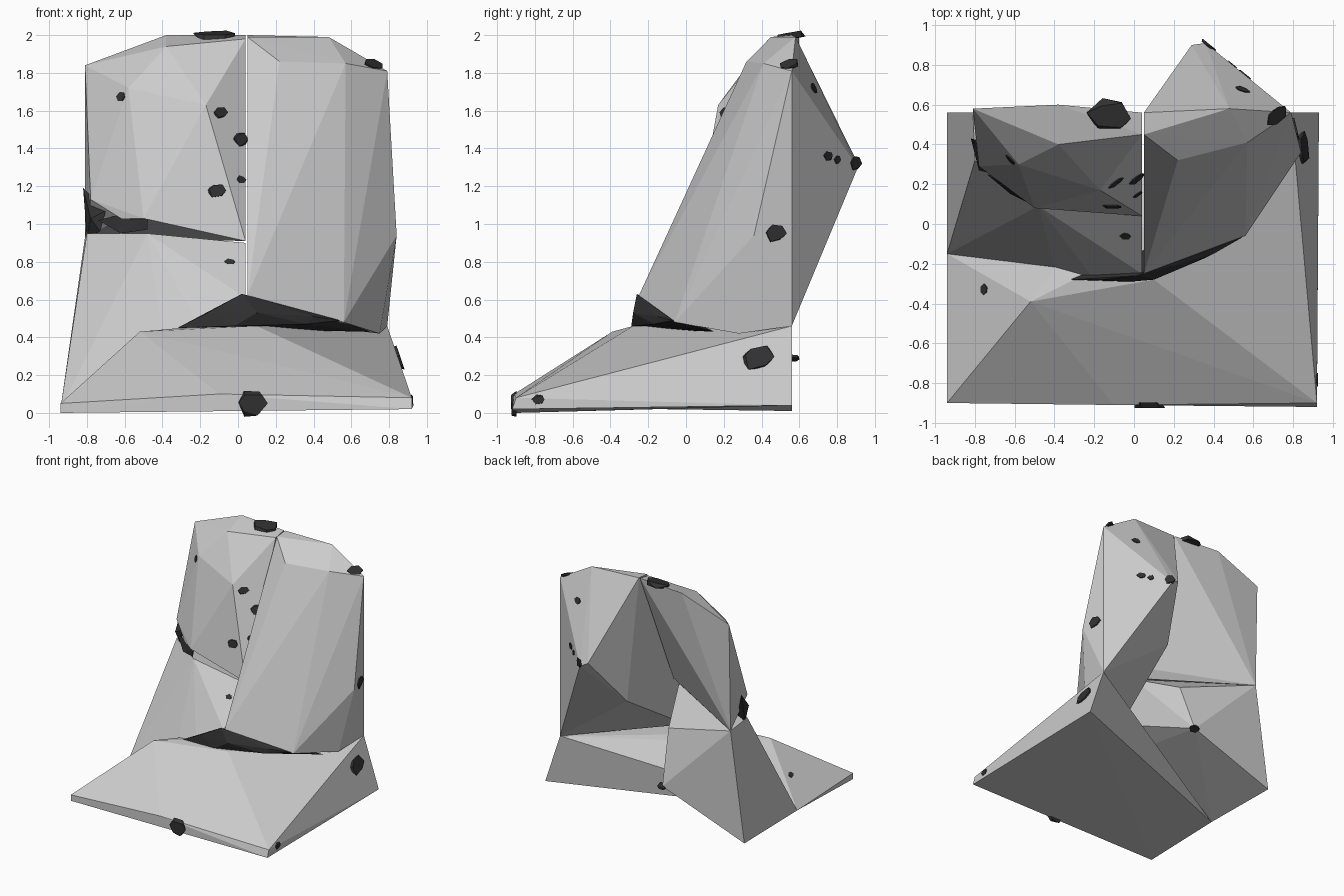
import bpy, bmesh, random
from mathutils import Vector

random.seed(4)
dark = bpy.data.materials.new("dark_speck")
dark.diffuse_color = (0.03, 0.03, 0.03, 1)


def hull(name, pts, mat=None):
    """Faceted block: convex hull of its corner points."""
    bm = bmesh.new()
    for p in pts:
        bm.verts.new(p)
    res = bmesh.ops.convex_hull(bm, input=bm.verts)
    junk = {g for g in res["geom_interior"] + res["geom_unused"]
            if isinstance(g, bmesh.types.BMVert)}
    bmesh.ops.delete(bm, geom=list(junk), context='VERTS')
    bmesh.ops.recalc_face_normals(bm, faces=bm.faces)
    me = bpy.data.meshes.new(name)
    bm.to_mesh(me)
    bm.free()
    ob = bpy.data.objects.new(name, me)
    bpy.context.collection.objects.link(ob)
    if mat:
        me.materials.append(mat)
    return ob


# Wedge base
base = hull("base", [
    (-.94, -.90, .00), (-.94, -.90, .05), (.92, -.92, .02), (.92, -.90, .08),
    (-.10, -.91, .10), (.93, .56, .04), (.79, .56, .46), (-.94, -.15, .02),
    (-.52, -.39, .43), (-.30, -.28, .45), (.10, -.28, .46), (-.40, -.22, .42)])

# Lower left block
lower = hull("lower_left_block", [
    (-.94, -.15, .02), (-.94, .56, .01), (-.40, -.22, .41), (-.20, -.28, .45),
    (.04, -.25, .61), (.04, .04, .90), (-.48, .09, .95), (-.80, .32, .95),
    (-.81, .56, .93), (-.17, .56, .29), (-.13, .42, .72)])

# Upper left block
upper = hull("upper_left_block", [
    (.04, .56, 2.0), (-.38, .60, 2.0), (-.81, .58, 1.84), (.04, .45, 1.98),
    (-.38, .40, 1.94), (-.58, .30, 1.72), (-.17, .17, 1.63), (-.78, .29, 1.13),
    (-.62, .17, 1.03), (-.50, .08, 1.03), (.04, .04, .91), (.04, .11, .98),
    (-.81, .56, .93)])

# Tall right block with rear peak
tall = hull("right_block", [
    (.05, -.25, .62), (.05, .45, 1.99), (.05, .56, 2.0), (.48, .58, 1.99),
    (.79, .56, 1.81), (.22, .32, 1.86), (.57, .41, 1.85), (.84, .36, .94),
    (.56, -.06, .48), (.75, .28, .42), (.79, .56, .46), (.29, .90, 1.34),
    (.36, .91, 1.30), (.14, .59, .94), (.07, -.10, .50)])

# Dark seams between the blocks
hull("front_seam", [
    (-.32, -.28, .45), (.02, -.26, .63), (.10, -.28, .53), (-.16, -.28, .53),
    (-.02, -.29, .46), (.36, -.17, .47), (.40, -.15, .51), (.54, -.07, .49),
    (.70, .15, .43), (.10, -.10, .44)], dark)
hull("side_seam_back", [
    (-.82, .43, 1.19), (-.80, .35, .93), (-.78, .27, 1.03), (-.70, .25, 1.07),
    (-.73, .26, .96), (-.78, .42, 1.0)], dark)
hull("side_seam_front", [
    (-.74, .25, 1.02), (-.48, .08, 1.03), (-.48, .08, .97), (-.62, .15, .95),
    (-.66, .20, 1.04), (-.55, .2, .98)], dark)


# Small dark specks lying on the surfaces
def speck(host, pos, r):
    _, loc, nor, _ = host.closest_point_on_mesh(Vector(pos))
    bpy.context.view_layer.update()
    rot = nor.to_track_quat('Z', 'Y')
    flat = [Vector((random.uniform(.7, 1.1) * r * Vector((1, 0)).x * c,
                    random.uniform(.5, .9) * r * s, h * r))
            for h in (-.15, .15)
            for c, s in ((1, 0), (.6, .8), (-.4, .9), (-1, .1), (-.5, -.9), (.5, -.8))]
    hull("speck", [loc + rot @ p for p in flat], dark)


bpy.context.view_layer.update()
for host, x, y, z, r in (
        (upper, -.64, .30, 1.68, .035), (upper, -.09, .2, 1.59, .045),
        (upper, -.11, .07, 1.18, .055), (upper, .02, .22, 1.45, .05),
        (upper, .03, .13, 1.24, .03), (lower, -.04, -.05, .79, .03),
        (upper, -.12, .54, 2.0, .11), (tall, .72, .54, 1.85, .06),
        (tall, .55, .75, 1.36, .04), (tall, .50, .81, 1.34, .03),
        (tall, .38, .90, 1.32, .05), (tall, .55, .68, 1.72, .04),
        (tall, .83, .48, .95, .06), (base, .87, .38, .30, .09),
        (base, .07, -.93, .05, .09), (base, .93, -.78, .07, .035),
        (base, -.75, -.33, .20, .03), (lower, -.17, .56, .29, .05)):
    speck(host, (x, y, z), r)
